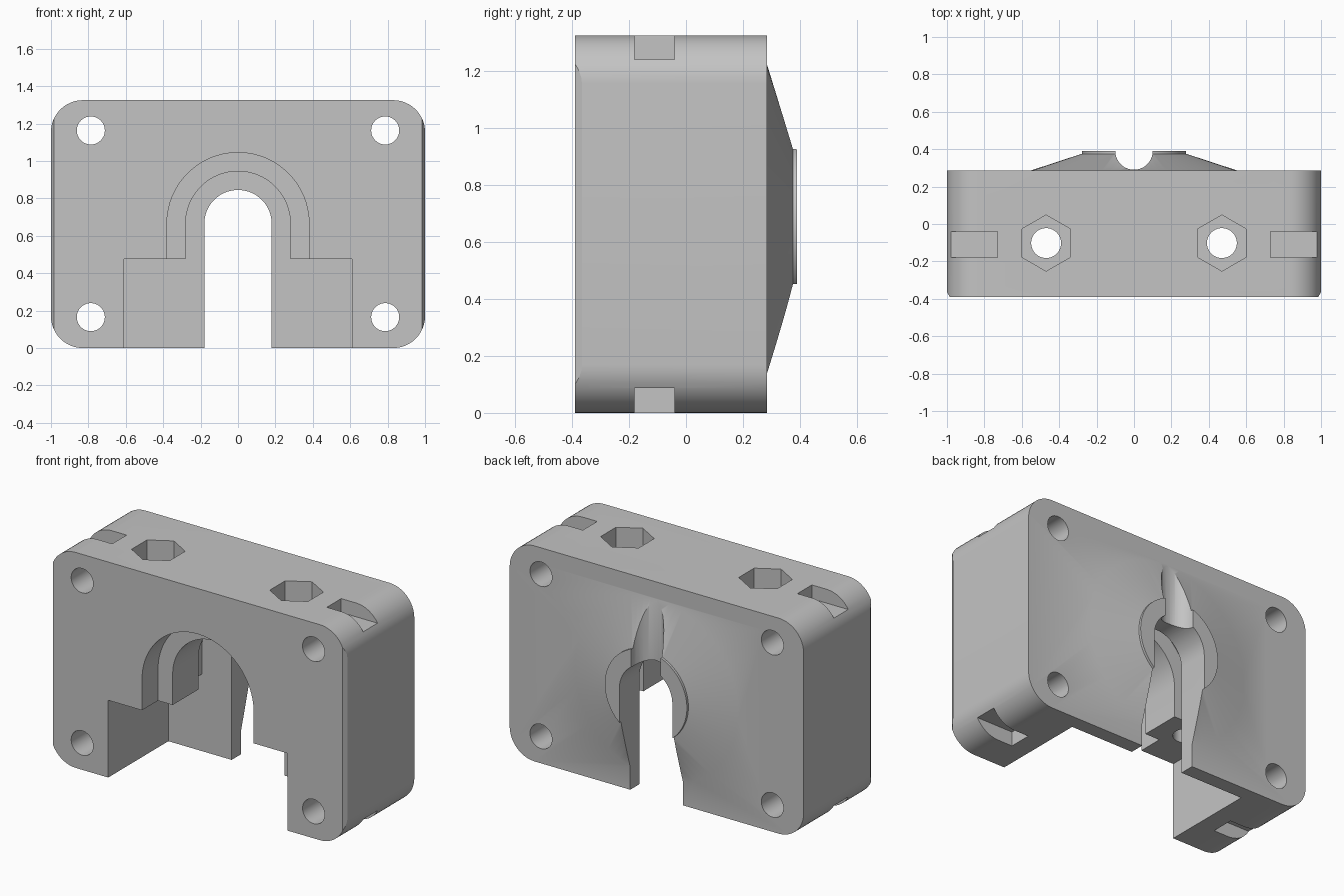
import bpy, bmesh
from math import pi, sin, cos
from mathutils import Matrix, Vector

if "Cube" in bpy.data.objects:
    bpy.data.objects.remove(bpy.data.objects["Cube"], do_unlink=True)

W, H = 1.0, 1.325            # half width, height
FRONT, BACK = -0.39, 0.285   # depth of the block
CZ = 0.665                   # height of the arch centre

grey = bpy.data.materials.new("plain_grey")
grey.use_nodes = True
color = (0.55, 0.55, 0.55, 1)
grey.diffuse_color = color
grey.node_tree.nodes["Principled BSDF"].inputs["Base Color"].default_value = color


def make(name, bm):
    bmesh.ops.recalc_face_normals(bm, faces=bm.faces)
    mesh = bpy.data.meshes.new(name)
    bm.to_mesh(mesh)
    bm.free()
    mesh.materials.append(grey)
    obj = bpy.data.objects.new(name, mesh)
    bpy.context.collection.objects.link(obj)
    return obj


def prism(name, outline, start, end, axis="y"):
    """Extrude a 2D outline along y (outline in x, z) or z (outline in x, y)."""
    bm = bmesh.new()
    if axis == "y":
        pts, move = [(a, start, b) for a, b in outline], (0, end - start, 0)
    else:
        pts, move = [(a, b, start) for a, b in outline], (0, 0, end - start)
    face = bm.faces.new([bm.verts.new(p) for p in pts])
    new = bmesh.ops.extrude_face_region(bm, geom=[face])["geom"]
    verts = [v for v in new if isinstance(v, bmesh.types.BMVert)]
    bmesh.ops.translate(bm, verts=verts, vec=Vector(move))
    return make(name, bm)


def arc(cx, cy, r, a0, a1, n):
    return [(cx + r * cos(a0 + (a1 - a0) * i / n),
             cy + r * sin(a0 + (a1 - a0) * i / n)) for i in range(n + 1)]


def circle(cx, cy, r, n=40, turn=0.0):
    return arc(cx, cy, r, turn, turn + 2 * pi, n)[:-1]


def rect(x0, x1, y0, y1):
    return [(x0, y0), (x1, y0), (x1, y1), (x0, y1)]


def arch(r, bottom):
    return [(-r, bottom), (r, bottom)] + arc(0, CZ, r, 0, pi, 40)


def boolean(target, tool, operation="DIFFERENCE"):
    tool.hide_render = True
    mod = target.modifiers.new("shape", "BOOLEAN")
    mod.object, mod.operation, mod.solver = tool, operation, "EXACT"
    bpy.context.view_layer.objects.active = target
    bpy.ops.object.modifier_apply(modifier=mod.name)
    bpy.data.objects.remove(tool, do_unlink=True)


# Rounded block
R = 0.17
corners = [(W - R, R, -pi / 2), (W - R, H - R, 0), (R - W, H - R, pi / 2), (R - W, R, pi)]
outline = [p for x, z, a in corners for p in arc(x, z, R, a, a + pi / 2, 12)]
body = prism("mount_body", outline, FRONT, BACK)

# Shallow cone and raised collar on the back
turn = Matrix.Rotation(-pi / 2, 4, "X")
bm = bmesh.new()
slope = (0.555 - 0.28) / 0.09
base_y, top_y = BACK - 0.02, BACK + 0.09
bmesh.ops.create_cone(bm, cap_ends=True, segments=80, radius1=0.555 + 0.02 * slope,
                      radius2=0.28, depth=top_y - base_y,
                      matrix=Matrix.Translation((0, (base_y + top_y) / 2, CZ)) @ turn)
boolean(body, make("back_cone", bm), "UNION")
boolean(body, prism("back_collar", circle(0, CZ, 0.279, 80), 0.34, 0.39), "UNION")

# Stepped front pocket, rear cavity and through slot
cuts = [
    ("lower_pocket", rect(-0.61, 0.61, -0.1, 0.475), -0.5, 0.195),
    ("front_arch", arch(0.38, 0.3), -0.5, -0.235),
    ("middle_arch", arch(0.28, 0.3), -0.45, 0.1),
    ("rear_arch", arch(0.38, 0.3), 0.015, 0.195),
    ("through_slot", arch(0.18, -0.2), -0.55, 0.5),
]
for cut in cuts:
    boolean(body, prism(*cut))

# Half round groove running up the cone
boolean(body, prism("back_groove", circle(0, 0.39, 0.1), CZ, H + 0.1, "z"))

for s in (-1, 1):
    # Corner screw holes and strap notches
    for z, edge in ((0.165, (-0.1, 0.088)), (1.163, (H - 0.085, H + 0.1))):
        boolean(body, prism("corner_hole", circle(s * 0.787, z, 0.075), -0.5, 0.5))
        x0, x1 = sorted((s * 0.73, s * 1.1))
        boolean(body, prism("corner_notch", rect(x0, x1, *edge), -0.18, -0.04))
    # Nut recess and vertical bolt hole
    boolean(body, prism("nut_recess", circle(s * 0.47, -0.102, 0.15, 6, pi / 2),
                        H - 0.28, H + 0.1, "z"))
    boolean(body, prism("bolt_hole", circle(s * 0.47, -0.102, 0.08), 0.3, H, "z"))
    # Small chamfer on the front side edges
    wedge = [(s * 0.97, -0.415), (s * 1.03, -0.415), (s * 1.03, -0.315)]
    boolean(body, prism("side_chamfer", wedge, -0.1, H + 0.1, "z"))

# Smooth curved walls, crisp edges
bpy.ops.object.select_all(action="DESELECT")
body.select_set(True)
bpy.context.view_layer.objects.active = body
bpy.ops.object.shade_smooth_by_angle(angle=pi / 6)
